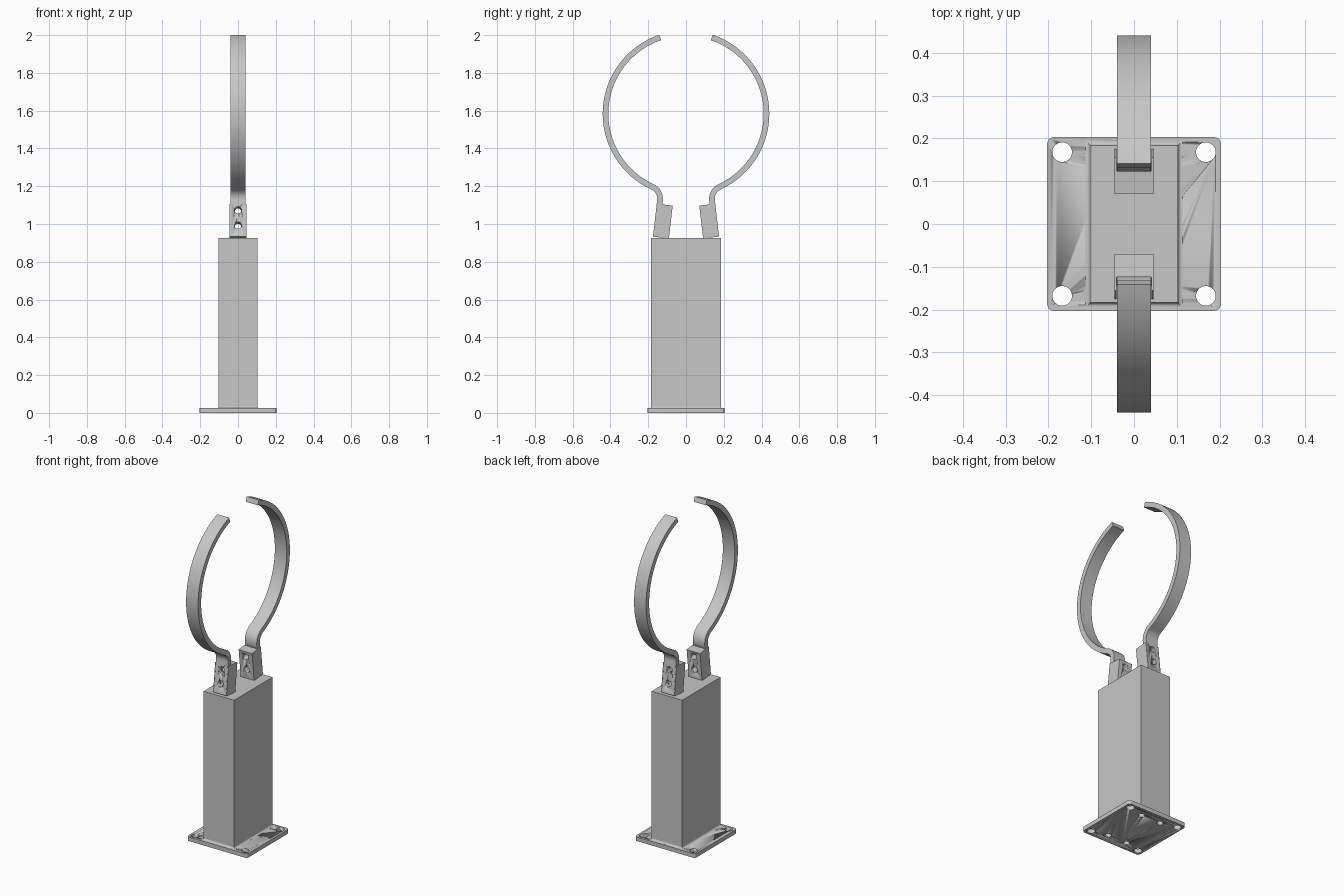
import bpy, bmesh, math
from mathutils import Vector

if "Cube" in bpy.data.objects:
    bpy.data.objects.remove(bpy.data.objects["Cube"])

steel = bpy.data.materials.new("grey steel")
steel.use_nodes = True
GREY = (0.57, 0.57, 0.57, 1)
steel.diffuse_color = GREY
steel.node_tree.nodes["Principled BSDF"].inputs["Base Color"].default_value = GREY


def finish(name, bm, smooth=True):
    bmesh.ops.recalc_face_normals(bm, faces=bm.faces)
    mesh = bpy.data.meshes.new(name)
    bm.to_mesh(mesh)
    bm.free()
    ob = bpy.data.objects.new(name, mesh)
    bpy.context.collection.objects.link(ob)
    mesh.materials.append(steel)
    bpy.ops.object.select_all(action='DESELECT')
    ob.select_set(True)
    bpy.context.view_layer.objects.active = ob
    if smooth:
        bpy.ops.object.shade_smooth_by_angle(angle=math.radians(30))
    return ob


def loft(bm, rings):
    """Closed skin through rings of points, capped at both ends."""
    loops = [[bm.verts.new(p) for p in ring] for ring in rings]
    n = len(loops[0])
    for a, b in zip(loops, loops[1:]):
        for i in range(n):
            j = (i + 1) % n
            bm.faces.new((a[i], a[j], b[j], b[i]))
    bm.faces.new(loops[0])
    bm.faces.new(loops[-1])


def rect(hx, hy, z):
    return [(-hx, -hy, z), (hx, -hy, z), (hx, hy, z), (-hx, hy, z)]


def drill(ob, holes):
    """Cut round holes, each given as (start, end, radius)."""
    bm = bmesh.new()
    for start, end, r in holes:
        start, end = Vector(start), Vector(end)
        axis = end - start
        side = axis.orthogonal().normalized()
        up = axis.normalized().cross(side)
        angles = [math.tau * i / 32 for i in range(32)]
        loft(bm, [[c + r * (math.cos(a) * side + math.sin(a) * up) for a in angles]
                  for c in (start, end)])
    cutter = finish("hole_cutter", bm)
    cutter.hide_render = True
    mod = ob.modifiers.new("holes", 'BOOLEAN')
    mod.operation = 'DIFFERENCE'
    mod.solver = 'EXACT'
    mod.object = cutter
    bpy.context.view_layer.objects.active = ob
    bpy.ops.object.modifier_apply(modifier=mod.name)
    bpy.data.objects.remove(cutter)


SIGNS = [(a, b) for a in (-1, 1) for b in (-1, 1)]
screws = [((0.066 * a, 0.143 * b, -0.05), (0.066 * a, 0.143 * b, 0.12), 0.018)
          for a, b in SIGNS]
bolts = [((0.168 * a, 0.168 * b, -0.05), (0.168 * a, 0.168 * b, 0.1), 0.023)
         for a, b in SIGNS]

# Base plate with rounded corners
PLATE = 0.025
bm = bmesh.new()
loft(bm, [rect(0.203, 0.203, 0), rect(0.203, 0.203, PLATE)])
uprights = [e for e in bm.edges if abs(e.verts[0].co.z - e.verts[1].co.z) > 0.01]
bmesh.ops.bevel(bm, geom=uprights, offset=0.016, segments=6, profile=0.5, affect='EDGES')
plate = finish("base_plate", bm)
drill(plate, bolts + screws)

# Column, drilled from below
bm = bmesh.new()
loft(bm, [rect(0.103, 0.184, PLATE), rect(0.103, 0.184, 0.926)])
column = finish("column", bm, smooth=False)
drill(column, screws)

# Concave weld around the foot of the column
bm = bmesh.new()
foot = []
W = 0.01
for i in range(6):
    a = math.pi / 2 * i / 5
    out = W * (1 - math.sin(a))
    foot.append([[Vector(p) for p in rect(0.103 + out, 0.184 + out,
                                          PLATE + W * (1 - math.cos(a)))]])
rings = [f[0] for f in foot]
rings.append(rect(0.1025, 0.1835, PLATE + W))
rings.append(rect(0.1025, 0.1835, PLATE))
rings.append(rings[0])
loops = [[bm.verts.new(p) for p in ring] for ring in rings]
for a, b in zip(loops, loops[1:]):
    for i in range(4):
        j = (i + 1) % 4
        bm.faces.new((a[i], a[j], b[j], b[i]))
bmesh.ops.remove_doubles(bm, verts=bm.verts, dist=1e-6)
finish("column_weld", bm)

# Shared arm layout in the (y, z) plane
TILT = math.atan2(0.02, 0.175)
UP = Vector((-math.sin(TILT), math.cos(TILT)))
OUT = Vector((math.cos(TILT), math.sin(TILT)))
TOP = Vector((0.155, 1.107))        # outer top corner of the block
HEIGHT, DEPTH, THICK = 0.175, 0.085, 0.03
CENTRE, RADIUS, BEND = Vector((0, 1.584)), 0.426, 0.07


def arm_path():
    """Strap centre line with outward normals: tab, bend, then ring."""
    start = TOP - OUT * THICK / 2
    q = start + OUT * BEND - CENTRE
    qd = q.dot(UP)
    t = -qd - math.sqrt(qd * qd - q.length_squared + (RADIUS + BEND) ** 2)
    hub = start + OUT * BEND + UP * t
    path = [(start - UP * HEIGHT, OUT), (start + UP * t, OUT)]
    low = math.atan2(*reversed(hub - CENTRE))
    first, last = math.pi + TILT, low + math.pi
    for i in range(1, 13):
        a = first + (last - first) * i / 12
        d = Vector((math.cos(a), math.sin(a)))
        path.append((hub + BEND * d, -d))
    high = math.radians(71.3)
    for i in range(1, 49):
        a = low + (high - low) * i / 48
        d = Vector((math.cos(a), math.sin(a)))
        path.append((CENTRE + RADIUS * d, d))
    return path


for s, label in ((-1, "front"), (1, "back")):
    def place(x, p):
        return Vector((x, s * p.x, p.y))

    holes = []
    for drop in (0.033, 0.115):
        c = TOP - UP * drop
        holes.append((place(0, c + OUT * 0.05), place(0, c - OUT * 0.14), 0.018))

    # Tilted block with a channel for the strap in its outer face
    H, G = 0.045, 0.0405
    profile = [(-H, 0), (-G, 0), (-G, THICK), (G, THICK), (G, 0), (H, 0),
               (H, DEPTH), (-H, DEPTH)]
    bm = bmesh.new()
    loft(bm, [[place(x, TOP - OUT * d - UP * h) for x, d in profile]
              for h in (0, HEIGHT)])
    block = finish(label + "_clamp_block", bm)
    drill(block, holes)

    # Bent strap
    bm = bmesh.new()
    half = THICK / 2
    loft(bm, [[place(x, p + n * o) for x, o in
               ((-0.04, -half), (0.04, -half), (0.04, half), (-0.04, half))]
              for p, n in arm_path()])
    strap = finish(label + "_strap", bm)
    drill(strap, holes)
